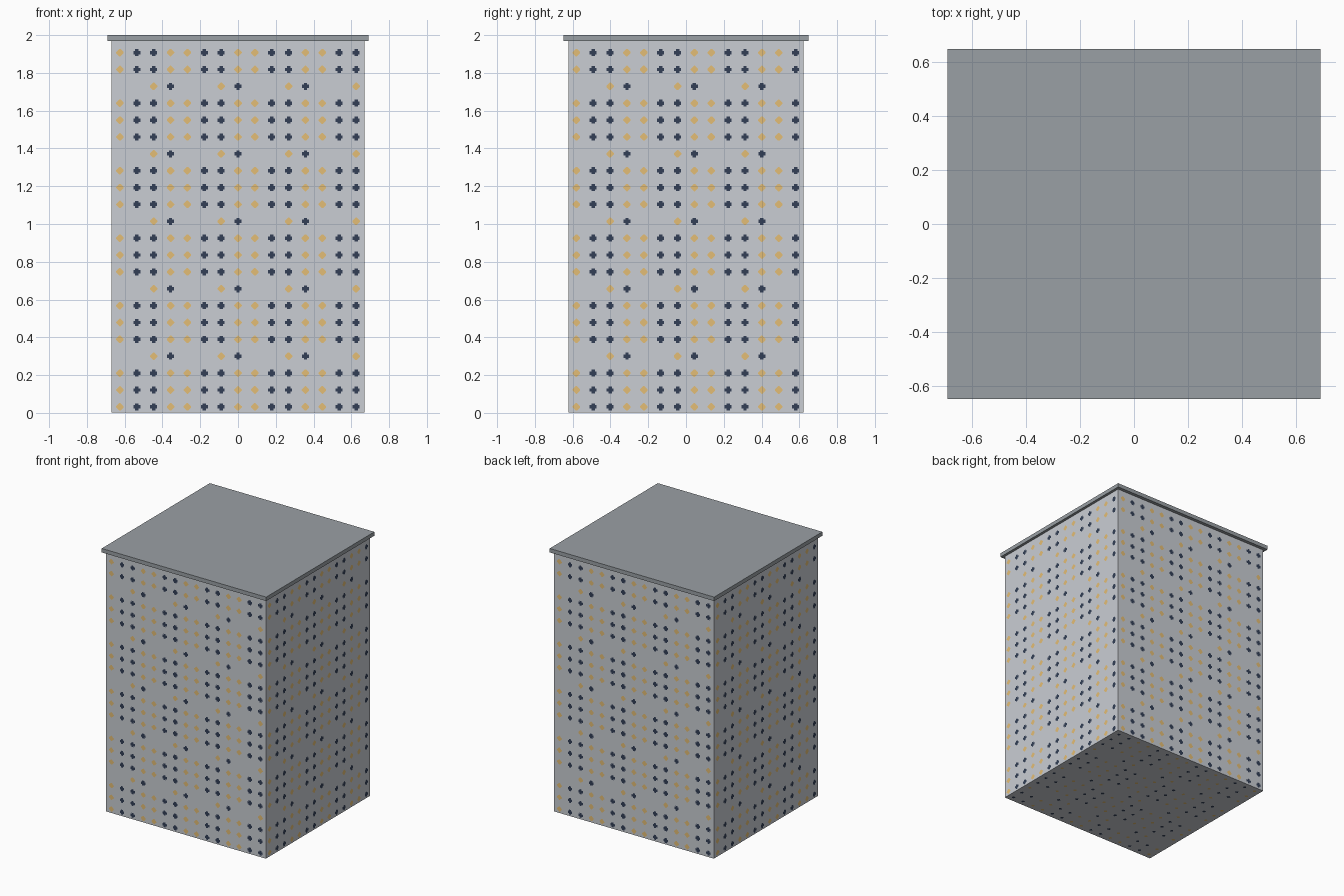
import bpy, bmesh, math
from mathutils import Vector

if "Cube" in bpy.data.objects:
    bpy.data.objects.remove(bpy.data.objects["Cube"])

HX, HY, TOP = 0.67, 0.623, 1.97      # wall half sizes and roof underside
STEP = 0.0893                        # window grid spacing
OUT = 0.0015                         # window plates sit just proud of the wall


def material(name, rgb):
    m = bpy.data.materials.new(name)
    lin = [((c / 255 + 0.055) / 1.055) ** 2.4 for c in rgb]
    m.diffuse_color = (*lin, 1)
    m.use_nodes = True
    m.node_tree.nodes["Principled BSDF"].inputs["Base Color"].default_value = m.diffuse_color
    return m


wall_mat = material("wall grey", (202, 206, 212))
roof_mat = material("roof grey", (154, 160, 165))
dark_mat = material("dark window", (50, 63, 86))
lit_mat = material("lit window", (228, 190, 118))


def finish(bm, name, mats):
    me = bpy.data.meshes.new(name)
    bm.to_mesh(me)
    bm.free()
    for m in mats:
        me.materials.append(m)
    ob = bpy.data.objects.new(name, me)
    bpy.context.collection.objects.link(ob)
    return ob


def box(name, hx, hy, z0, z1, mat):
    bm = bmesh.new()
    bmesh.ops.create_cube(bm, size=1)
    for v in bm.verts:
        v.co = (v.co.x * 2 * hx, v.co.y * 2 * hy, z0 + (v.co.z + 0.5) * (z1 - z0))
    return finish(bm, name, [mat])


# Main block and overhanging roof slab
box("tower_walls", HX, HY, OUT, TOP, wall_mat)
box("roof_slab", 0.69, 0.648, TOP, 2.0, roof_mat)

# Window outlines: stubby cross for dark ones, small diamond for lit ones
A, B = 0.0185, 0.009
CROSS = [(B, -A), (B, -B), (A, -B), (A, B), (B, B), (B, A),
         (-B, A), (-B, B), (-A, B), (-A, -B), (-B, -B), (-B, -A)]
A2, B2 = 0.020, 0.003
DIAMOND = [(B2, -A2), (A2, -B2), (A2, B2), (B2, A2),
           (-B2, A2), (-A2, B2), (-A2, -B2), (-B2, -A2)]


def window_kind(i, j):
    """0 = dark, 1 = lit, None = blank wall; every fourth row is sparse."""
    if j % 4 == 3:
        return {2: 1, 3: 0}.get(i % 4)
    return 0 if i % 4 in (1, 2) else 1


def windows(name, origin, u, v, cols, rows, v0, size=1.0):
    """Grid of flat window faces on the plane spanned by u and v."""
    bm = bmesh.new()
    for i in range(cols):
        for j in range(rows):
            kind = window_kind(i, j)
            if kind is None:
                continue
            cu = (i + 0.5 - cols / 2) * STEP
            cv = v0 + j * STEP
            shape = DIAMOND if kind else CROSS
            f = bm.faces.new([bm.verts.new(origin + u * (cu + a * size) + v * (cv + b * size))
                              for a, b in shape])
            f.material_index = kind
    return finish(bm, name, [dark_mat, lit_mat])


# Four facades, each repeated by a quarter turn
up = Vector((0, 0, 1))
for k, name in enumerate(("front", "right", "back", "left")):
    a = k * math.pi / 2
    u = Vector((round(math.cos(a)), round(math.sin(a)), 0))
    n = u.cross(up)
    dist = (HX if k % 2 else HY) + OUT
    windows(name + "_windows", n * dist, u, up, 14 if k % 2 else 15, 22, 0.032)

# Smaller dots of the same pattern continue on the underside
windows("underside_dots", Vector((0, 0, 0)), Vector((1, 0, 0)), Vector((0, -1, 0)),
        15, 14, -6.5 * STEP, 0.65)
